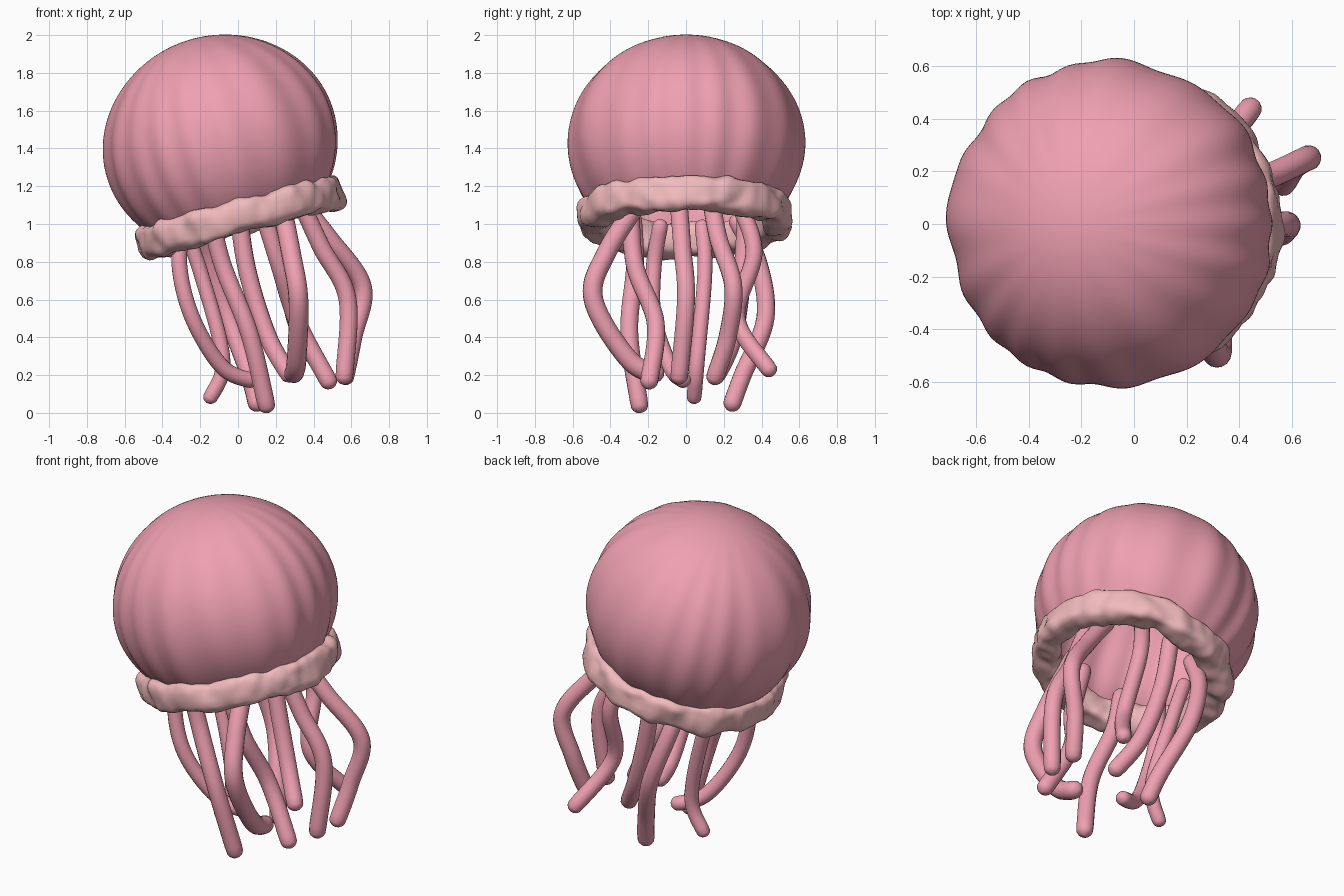
import bpy, bmesh, math
from mathutils import Vector, Matrix, noise

if "Cube" in bpy.data.objects:
    bpy.data.objects.remove(bpy.data.objects["Cube"])


def material(name, color):
    m = bpy.data.materials.new(name)
    m.diffuse_color = (*color, 1)
    m.use_nodes = True
    m.node_tree.nodes["Principled BSDF"].inputs["Base Color"].default_value = m.diffuse_color
    return m


PINK = material("pink_skin", (0.86, 0.35, 0.44))
PALE = material("pale_frill", (0.88, 0.49, 0.50))

# Bell and frill share one tilted frame centred on the bell
FRAME = Matrix.Translation((-0.09, 0, 1.42)) @ Matrix.Rotation(math.radians(-15), 4, 'Y')


def make_object(name, bm, mat):
    bmesh.ops.recalc_face_normals(bm, faces=bm.faces[:])
    for f in bm.faces:
        f.smooth = True
    me = bpy.data.meshes.new(name)
    bm.to_mesh(me)
    bm.free()
    me.materials.append(mat)
    ob = bpy.data.objects.new(name, me)
    bpy.context.collection.objects.link(ob)
    return ob


def grid(name, rows, cols, point, mat, wrap_rows=False):
    """Surface from point(i, angle); columns close around the axis."""
    bm = bmesh.new()
    vs = [[bm.verts.new(FRAME @ point(i, 2 * math.pi * j / cols))
           for j in range(cols)] for i in range(rows)]
    for i in range(rows if wrap_rows else rows - 1):
        a, b = vs[i], vs[(i + 1) % rows]
        for j in range(cols):
            k = (j + 1) % cols
            bm.faces.new((a[j], a[k], b[k], b[j]))
    if not wrap_rows:
        bmesh.ops.remove_doubles(bm, verts=vs[0], dist=1e-4)
    return make_object(name, bm, mat)


# Hollow, softly fluted bell
ROWS = 48
END = math.acos(-0.40 / 0.58)


def bell_point(i, t):
    p = END * i / (ROWS - 1)
    twist = t + 0.1 * math.sin(3 * t)
    wobble = noise.noise(Vector((2.5 * math.cos(t), 2.5 * math.sin(t), 0.6 * p)))
    flute = math.sin(p) * (0.006 * math.cos(18 * twist) + 0.018 * wobble)
    r = (0.62 + flute) * math.sin(p)
    return Vector((r * math.cos(t), r * math.sin(t), 0.58 * math.cos(p)))


bell = grid("bell", ROWS, 180, bell_point, PINK)
shell = bell.modifiers.new("thickness", 'SOLIDIFY')
shell.thickness = 0.015
shell.offset = -1

# Lumpy frill around the bell opening
SIDES = 28


def frill_point(i, t):
    a = 2 * math.pi * i / SIDES
    c, s = math.cos(a), math.sin(a)
    x = 0.488 + 0.076 * math.copysign(abs(c) ** 0.6, c)
    z = 0.088 * math.copysign(abs(s) ** 0.6, s)
    p = Vector((x * math.cos(t), x * math.sin(t), z))
    n = noise.noise(p * 8) + 0.5 * noise.noise(p * 15)
    x += 0.024 * n * c
    z += 0.024 * n * s + 0.004 * math.sin(7 * t)
    return Vector((x * math.cos(t), x * math.sin(t), z - 0.395))


grid("frill", SIDES, 200, frill_point, PALE, wrap_rows=True)


def smooth_path(pts, steps=12):
    """Smooth curve passing through all the points."""
    p = [Vector(q) for q in pts]
    p = [2 * p[0] - p[1]] + p + [2 * p[-1] - p[-2]]
    out = []
    for k in range(1, len(p) - 2):
        a, b, c, d = p[k - 1:k + 3]
        for s in range(steps):
            t = s / steps
            out.append(0.5 * (2 * b + (c - a) * t + (2 * a - 5 * b + 4 * c - d) * t * t
                              + (3 * b - a - 3 * c + d) * t ** 3))
    return out + [p[-2]]


def tentacle(name, degrees, *pts, radius=0.048):
    """Round-ended tube hanging from a root ring inside the frill."""
    a = math.radians(degrees)
    root = FRAME @ Vector((0.32 * math.cos(a), 0.32 * math.sin(a), -0.33))
    path = smooth_path([root, *pts])
    first, last = path[0], path[-1]
    d0 = (path[1] - first).normalized()
    d1 = (path[-2] - last).normalized()
    # extra points at both ends so the caps round off
    caps = [(1 - math.cos(q), math.sin(q)) for q in (0.1, 0.5, 0.9, 1.25)]
    inner = [q for q in path if (q - first).length > radius and (q - last).length > radius]
    full = [(first + d0 * radius * h, r) for h, r in caps] + [(q, 1) for q in inner] \
        + [(last + d1 * radius * h, r) for h, r in reversed(caps)]
    cu = bpy.data.curves.new(name, 'CURVE')
    cu.dimensions = '3D'
    cu.bevel_depth = radius
    cu.bevel_resolution = 6
    cu.use_fill_caps = True
    sp = cu.splines.new('POLY')
    sp.points.add(len(full) - 1)
    for pt, (q, r) in zip(sp.points, full):
        pt.co = (*q, 1)
        pt.radius = r
    sp.use_smooth = True
    cu.materials.append(PINK)
    bpy.context.collection.objects.link(bpy.data.objects.new(name, cu))


# Right side
tentacle("right_outer_tentacle", 23, (.48, .17, .93), (.66, .25, .67), (.61, .22, .4), (.56, .14, .15))
tentacle("right_inner_tentacle", -8, (.44, -.02, .88), (.58, 0, .6), (.56, -.04, .15))
# Front side
tentacle("front_centre_tentacle", -68, (.22, -.27, .78), (.32, -.16, .47), (.5, -.2, .13))
tentacle("front_right_tentacle", -44, (.28, -.42, .85), (.32, -.49, .6), (.31, -.3, .28), (.29, -.12, .19),
         radius=0.052)
tentacle("front_left_tentacle", -118, (-.08, -.27, .78), (.06, -.3, .42), (.16, -.24, 0))
# Left side
tentacle("left_arc_tentacle", -156, (-.31, -.17, .78), (-.24, -.17, .5), (-.08, -.08, .24), (.1, 0, .16),
         radius=0.042)
tentacle("left_tentacle", 165, (-.2, .1, .75), (-.08, .06, .28), (-.16, .04, .05), radius=0.04)
# Back side
tentacle("back_left_tentacle", 128, (-.15, .38, .8), (-.05, .42, .5), (.06, .3, .2), (.11, .23, .01))
tentacle("back_centre_tentacle", 90, (.05, .3, .75), (.16, .25, .4), (.29, .15, .17))
tentacle("back_right_tentacle", 57, (.26, .36, .85), (.3, .27, .5), (.46, .46, .2), radius=0.045)
